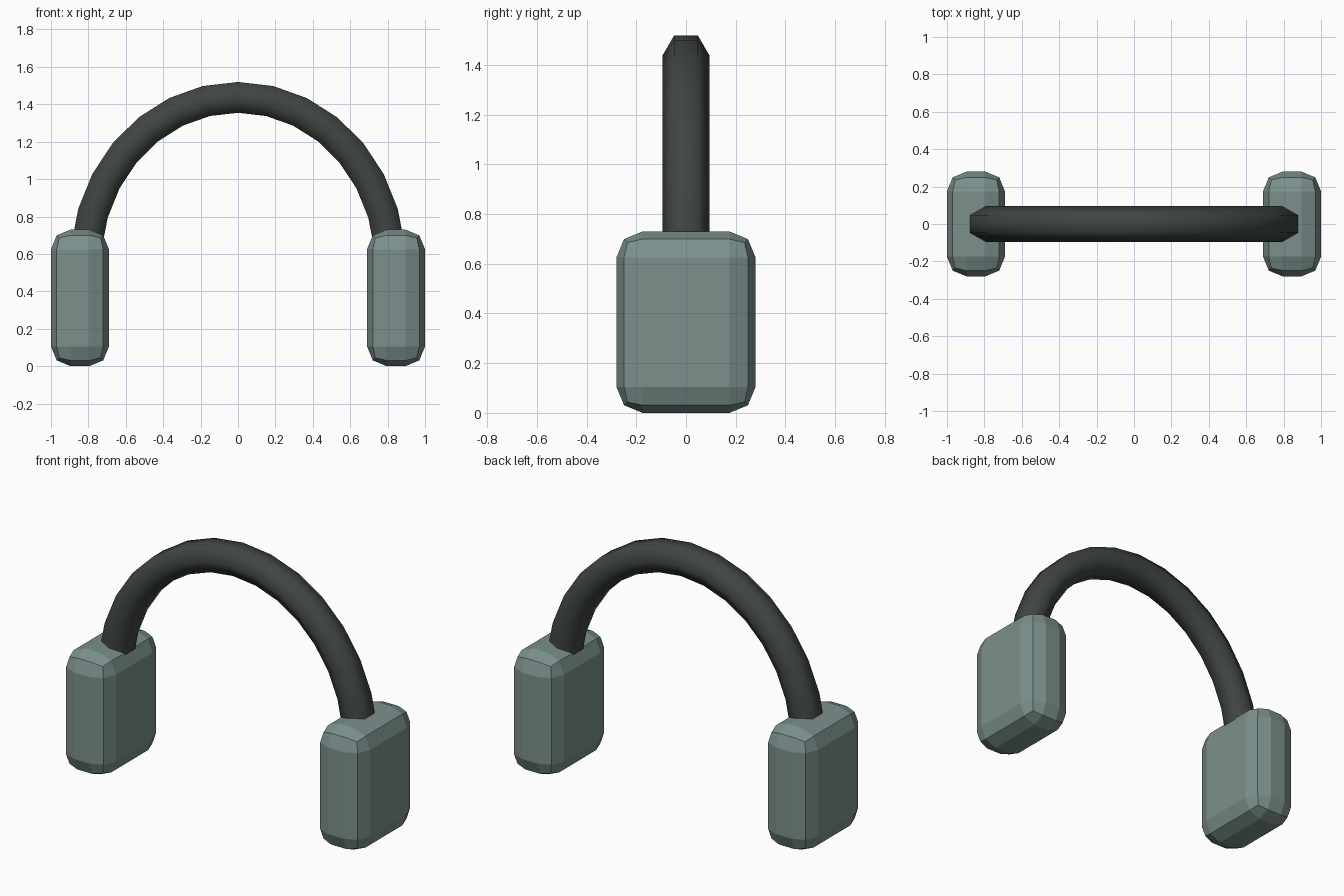
import bpy, bmesh
from math import sin, cos, radians
from mathutils import Vector

if "Cube" in bpy.data.objects:
    bpy.data.objects.remove(bpy.data.objects["Cube"])


def material(name, color):
    m = bpy.data.materials.new(name)
    m.diffuse_color = (*color, 1)
    m.use_nodes = True
    m.node_tree.nodes["Principled BSDF"].inputs["Base Color"].default_value = m.diffuse_color
    return m


cushion = material("cushion_grey_green", (0.20, 0.28, 0.265))
rubber = material("dark_rubber", (0.05, 0.06, 0.057))


def add_object(name, bm, mat):
    bmesh.ops.recalc_face_normals(bm, faces=bm.faces)
    me = bpy.data.meshes.new(name)
    bm.to_mesh(me)
    bm.free()
    me.materials.append(mat)
    ob = bpy.data.objects.new(name, me)
    bpy.context.collection.objects.link(ob)
    return ob


# Ear cups: boxes with two-step rounded edges
for side, sx in (("left", -1), ("right", 1)):
    bm = bmesh.new()
    bmesh.ops.create_cube(bm, size=1)
    bmesh.ops.scale(bm, verts=bm.verts, vec=(0.31, 0.56, 0.73))
    bmesh.ops.bevel(bm, geom=bm.edges[:], offset=0.105, segments=2,
                    profile=0.5, affect='EDGES')
    bmesh.ops.translate(bm, verts=bm.verts, vec=(sx * 0.845, 0, 0.365))
    add_object(side + "_ear_cup", bm, cushion)

# Headband: six-sided tube swept along an elliptical arch
A, B, TOP, R = 0.815, 0.895, 1.437, 0.095
bm = bmesh.new()
rings = []
for i in range(-7, 8):
    t = radians(12 * i)
    centre = Vector((A * sin(t), 0, TOP - B * (1 - cos(t))))
    out = Vector((B * sin(t), 0, A * cos(t))).normalized()
    rings.append([bm.verts.new(centre + R * (out * sin(radians(60 * k))
                               + Vector((0, cos(radians(60 * k)), 0))))
                  for k in range(6)])
for a, b in zip(rings, rings[1:]):
    for k in range(6):
        j = (k + 1) % 6
        bm.faces.new((a[k], a[j], b[j], b[k])).smooth = True
bm.faces.new(rings[0])
bm.faces.new(rings[-1])
add_object("headband", bm, rubber)
